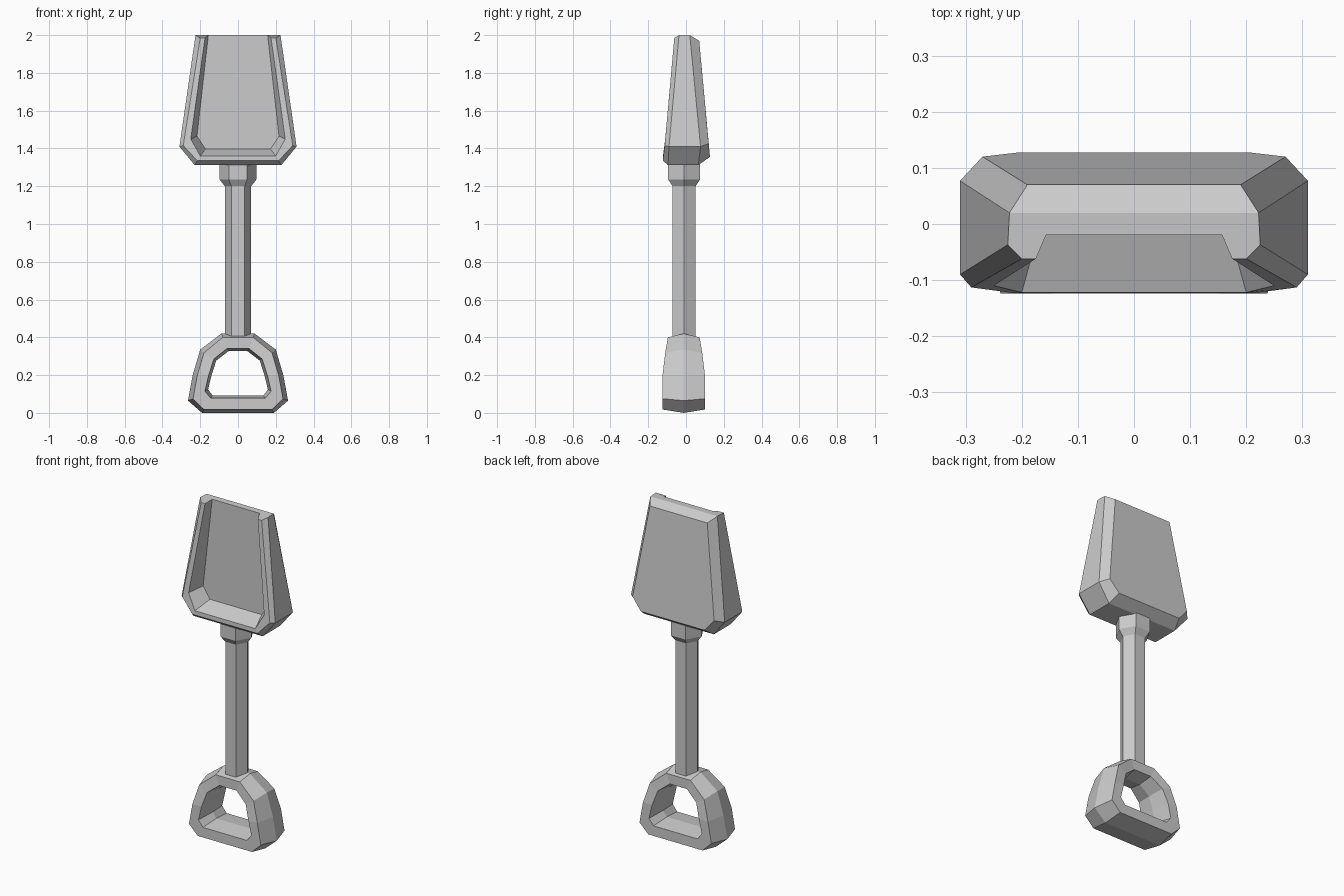
import bpy, bmesh
from math import cos, sin, pi

cube = bpy.data.objects.get("Cube")
if cube:
    bpy.data.objects.remove(cube)

grey = bpy.data.materials.new("plain grey")
grey.use_nodes = True
colour = (0.6, 0.6, 0.6, 1)
grey.diffuse_color = colour
grey.node_tree.nodes["Principled BSDF"].inputs["Base Color"].default_value = colour


def finish(bm, name):
    bmesh.ops.recalc_face_normals(bm, faces=bm.faces[:])
    mesh = bpy.data.meshes.new(name)
    bm.to_mesh(mesh)
    bm.free()
    mesh.materials.append(grey)
    obj = bpy.data.objects.new(name, mesh)
    bpy.context.collection.objects.link(obj)
    return obj


def bridge(bm, a, b, skip=None):
    n = len(a)
    for i in range(n):
        if i != skip:
            j = (i + 1) % n
            bm.faces.new((a[i], a[j], b[j], b[i]))


def mirrored(points):
    # Right half followed by its reflection, as one closed loop
    return points + [(-x, y, z) for x, y, z in reversed(points)]


# Blade: half outlines (top, shoulder, bottom) from the back to the scoop floor
layers = [
    [(.19, .07, 1.97), (.27, .12, 1.425), (.21, .127, 1.355)],
    [(.222, .02, 2), (.31, .077, 1.41), (.23, .065, 1.312)],
    [(.225, -.037, 2), (.31, -.09, 1.41), (.23, -.095, 1.312)],
    [(.2, -.062, 1.985), (.29, -.113, 1.415), (.215, -.123, 1.335)],
    [(.175, -.062, 1.985), (.25, -.11, 1.45), (.2, -.122, 1.36)],
    [(.157, -.02, 2), (.217, -.02, 1.465), (.172, -.02, 1.397)],
]
bm = bmesh.new()
rings = [[bm.verts.new(p) for p in mirrored(half)] for half in layers]
TOP = 5
for k in range(len(rings) - 1):
    bridge(bm, rings[k], rings[k + 1], None if k == 0 else TOP)
bm.faces.new(rings[0])
bm.faces.new(rings[-1])
# The scoop is open at the tip, so one notched face closes the end
bm.faces.new([r[0] for r in rings[1:]] + [r[TOP] for r in reversed(rings[1:])])
finish(bm, "blade")


# Shaft and collar: hexagonal prisms
def hex_column(name, sections, centre_y=-.01):
    bm = bmesh.new()
    loops = [[bm.verts.new((r * cos(i * pi / 3), centre_y + r * sin(i * pi / 3), z))
              for i in range(6)] for r, z in sections]
    for a, b in zip(loops, loops[1:]):
        bridge(bm, a, b)
    bm.faces.new(loops[0])
    bm.faces.new(loops[-1])
    finish(bm, name)


hex_column("shaft", [(.07, .37), (.07, 1.24)])
hex_column("collar", [(.07, 1.2), (.097, 1.235), (.097, 1.35)])

# Grip: closed ring with a six-sided section, ridged outside and inside
# Each station: outer ridge, outer edge, inner edge, inner ridge, half depth
stations = [
    ((.19, 0), (.18, .018), (.145, .078), (.135, .092), .112),
    ((.265, .065), (.238, .075), (.175, .115), (.158, .125), .112),
    ((.24, .2), (.215, .2), (.155, .2), (.14, .2), .112),
    ((.2, .335), (.18, .318), (.128, .285), (.115, .277), .098),
    ((.088, .42), (.08, .4), (.057, .342), (.05, .327), .084),
]


def section(outer, edge, inner_edge, inner, depth):
    front, back = -.012 - depth, -.012 + depth
    path = [(outer, -.012), (edge, front), (inner_edge, front),
            (inner, -.012), (inner_edge, back), (edge, back)]
    return [(x, y, z) for (x, z), y in path]


half = [section(*s) for s in stations]
bm = bmesh.new()
loops = [[bm.verts.new(p) for p in sec] for sec in
         half + [[(-x, y, z) for x, y, z in sec] for sec in reversed(half)]]
for k in range(len(loops)):
    bridge(bm, loops[k], loops[(k + 1) % len(loops)])
finish(bm, "grip")
